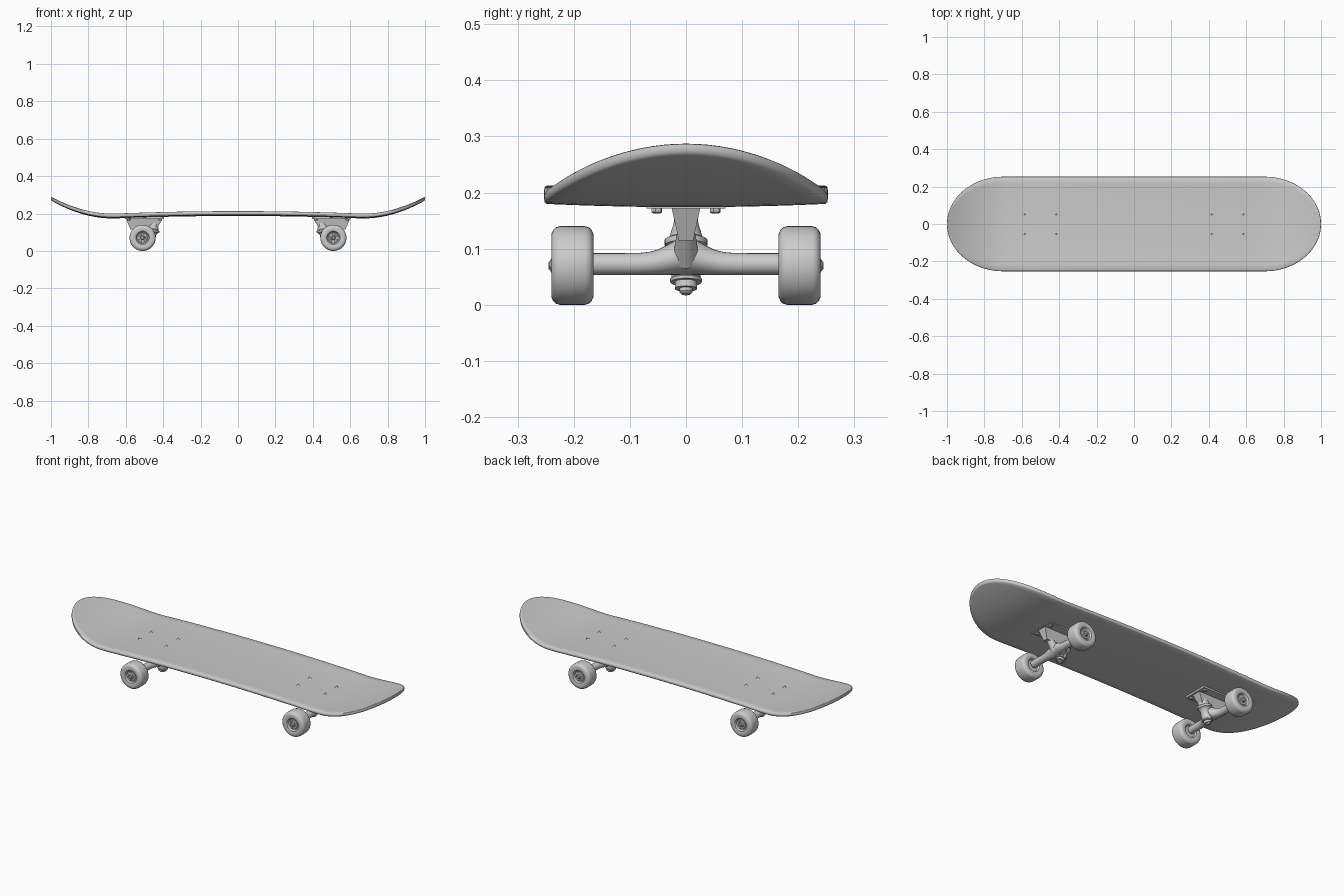
import bpy, bmesh, math
from mathutils import Vector

cube = bpy.data.objects.get("Cube")
if cube:
    bpy.data.objects.remove(cube, do_unlink=True)

grey = bpy.data.materials.new("plain grey")
grey.use_nodes = True
grey.diffuse_color = (0.6, 0.6, 0.6, 1)
grey.node_tree.nodes["Principled BSDF"].inputs["Base Color"].default_value = grey.diffuse_color

HALF_W, FLAT, THICK = 0.253, 0.7, 0.02


def finish(name, bm, angle=35):
    """Turn a bmesh into a shaded object."""
    bmesh.ops.remove_doubles(bm, verts=bm.verts, dist=1e-5)
    bmesh.ops.recalc_face_normals(bm, faces=bm.faces)
    mesh = bpy.data.meshes.new(name)
    bm.to_mesh(mesh)
    bm.free()
    mesh.materials.append(grey)
    obj = bpy.data.objects.new(name, mesh)
    bpy.context.collection.objects.link(obj)
    bpy.ops.object.select_all(action='DESELECT')
    obj.select_set(True)
    bpy.context.view_layer.objects.active = obj
    bpy.ops.object.shade_smooth_by_angle(angle=math.radians(angle))
    return obj


def loft(name, rings, caps=True, angle=35):
    """Skin a list of closed rings."""
    bm = bmesh.new()
    loops = [[bm.verts.new(p) for p in ring] for ring in rings]
    n = len(loops[0])
    for a, b in zip(loops, loops[1:]):
        for i in range(n):
            j = (i + 1) % n
            bm.faces.new((a[i], a[j], b[j], b[i]))
    if caps:
        bm.faces.new(loops[0])
        bm.faces.new(loops[-1])
    return finish(name, bm, angle)


def lathe(name, origin, axis, profile, sides=32):
    """Revolve (distance, radius) pairs about an axis."""
    axis = Vector(axis).normalized()
    u = axis.orthogonal().normalized()
    v = axis.cross(u)
    rings = []
    for d, r in profile:
        rings.append([Vector(origin) + axis * d + r * (u * math.cos(k) + v * math.sin(k))
                      for k in (math.tau * i / sides for i in range(sides))])
    return loft(name, rings)


def block(name, x, y, z, x2=None, y2=None):
    """Box from a bottom rectangle to a top rectangle."""
    def rect(xr, h, zz):
        return [(xr[0], -h, zz), (xr[1], -h, zz), (xr[1], h, zz), (xr[0], h, zz)]
    return loft(name, [rect(x, y, z[0]), rect(x2 or x, y2 or y, z[1])])


def deck_z(x, y):
    """Underside height: slight arch, raised ends, shallow concave."""
    x = abs(x)
    kick = max(0, x - 0.68) / 0.32
    return 0.187 - 0.013 * min(1, x / 0.65) ** 2 + 0.096 * kick ** 1.9 + 0.006 * (y / HALF_W) ** 2


# Deck: closed cross-sections along the length, with a softened rim
stations = [(-1, math.pi / 2 * (1 - i / 20)) for i in range(20)]
stations += [(i / 14, 0) for i in range(-14, 15)]
stations += [(1, math.pi / 2 * (i / 20)) for i in range(1, 21)]
across = [i / 8 for i in range(-8, 9)]
section = [(s, 0.005, THICK) for s in across]
section += [(1, 0.001, THICK - 0.003), (1, 0, THICK / 2), (1, 0.001, 0.003)]
section += [(-s, 0.005, 0) for s in across]
section += [(-1, 0.001, 0.003), (-1, 0, THICK / 2), (-1, 0.001, THICK - 0.003)]
rings = []
for f, t in stations:
    ring = []
    for s, inset, h in section:
        x = f * FLAT + math.copysign((1 - FLAT - inset) * math.sin(t), f)
        y = s * (HALF_W - inset) * math.cos(t)
        ring.append((x, y, deck_z(x, y) + h))
    rings.append(ring)
loft("deck", rings, caps=False, angle=50)

for side, label in ((1, "left"), (-1, "right")):
    ax = 0.51 * side

    def sx(*values):
        return tuple(side * v for v in values)

    # Baseplate and tapered pedestal
    block(label + "_baseplate", sx(0.395, 0.605), 0.07, (0.172, 0.183))
    block(label + "_pedestal", sx(0.435, 0.575), 0.013, (0.115, 0.175), sx(0.402, 0.6), 0.026)

    # Hanger: oval sections that swell toward the middle
    rings = []
    for i in range(-20, 21):
        y = 0.168 * i / 20
        bump = math.exp(-(y / 0.042) ** 2)
        top, low = 0.092 + 0.028 * bump, 0.053
        half = 0.02 + 0.024 * bump
        cx = ax - side * 0.02 * bump
        rings.append([(cx + half * math.cos(k), y, (top + low) / 2 + (top - low) / 2 * math.sin(k))
                      for k in (math.tau * j / 24 for j in range(24))])
    loft(label + "_hanger", rings)

    # Pivot nose reaching up to the pedestal
    lathe(label + "_pivot", (ax, 0, 0.08), (side * 0.05, 0, 0.06),
          [(0, 0.024), (0.05, 0.018), (0.09, 0.012)], 20)

    # Kingpin with bushings, washers and nut
    lathe(label + "_kingpin", (0.482 * side, 0, 0.019), (-side * 0.27, 0, 1),
          [(0, 0.008), (0.004, 0.012), (0.01, 0.012), (0.01, 0.02), (0.022, 0.02),
           (0.022, 0.028), (0.027, 0.029), (0.03, 0.026), (0.05, 0.026), (0.075, 0.026),
           (0.088, 0.034), (0.09, 0.038), (0.1, 0.038), (0.104, 0.03), (0.13, 0.022),
           (0.16, 0.02)])

    # Deck bolts: heads above, nuts below
    for bx in (0.415, 0.585):
        for by in (-0.052, 0.052):
            x = bx * side
            z = deck_z(x, by)
            lathe(label + "_bolt_head", (x, by, z + THICK - 0.002), (0, 0, 1),
                  [(0, 0.01), (0.003, 0.01), (0.004, 0.008), (0.004, 0.004), (0.0025, 0.003)], 16)
            lathe(label + "_bolt_nut", (x, by, 0.163), (0, 0, 1),
                  [(0, 0.007), (0.002, 0.01), (0.012, 0.01)], 6)

    # Wheels with recessed hubs, bearings and axle nuts
    for d, end in ((-1, "front"), (1, "back")):
        name = label + "_" + end
        face = [(0.0, 0.03), (0.0, 0.046), (0.0, 0.056), (0.003, 0.063), (0.008, 0.068), (0.015, 0.07)]
        profile = [(0.012, 0.02), (0.01, 0.03)] + face
        profile = profile[:2] + [(0.002, 0.036)] + face[1:]
        profile += [(0.075 - a, r) for a, r in reversed(profile)]
        lathe(name + "_wheel", (ax, d * 0.165, 0.07), (0, d, 0), profile, 40)
        lathe(name + "_bearing", (ax, d * 0.176, 0.07), (0, d, 0),
              [(0, 0.026), (0.053, 0.026), (0.055, 0.024), (0.055, 0.018), (0.053, 0.017), (0.053, 0.012)])
        lathe(name + "_axle_nut", (ax, d * 0.228, 0.07), (0, d, 0),
              [(0, 0.013), (0.012, 0.013), (0.014, 0.01)], 6)
        lathe(name + "_axle", (ax, d * 0.16, 0.07), (0, d, 0),
              [(0, 0.008), (0.083, 0.008), (0.085, 0.006)], 16)
